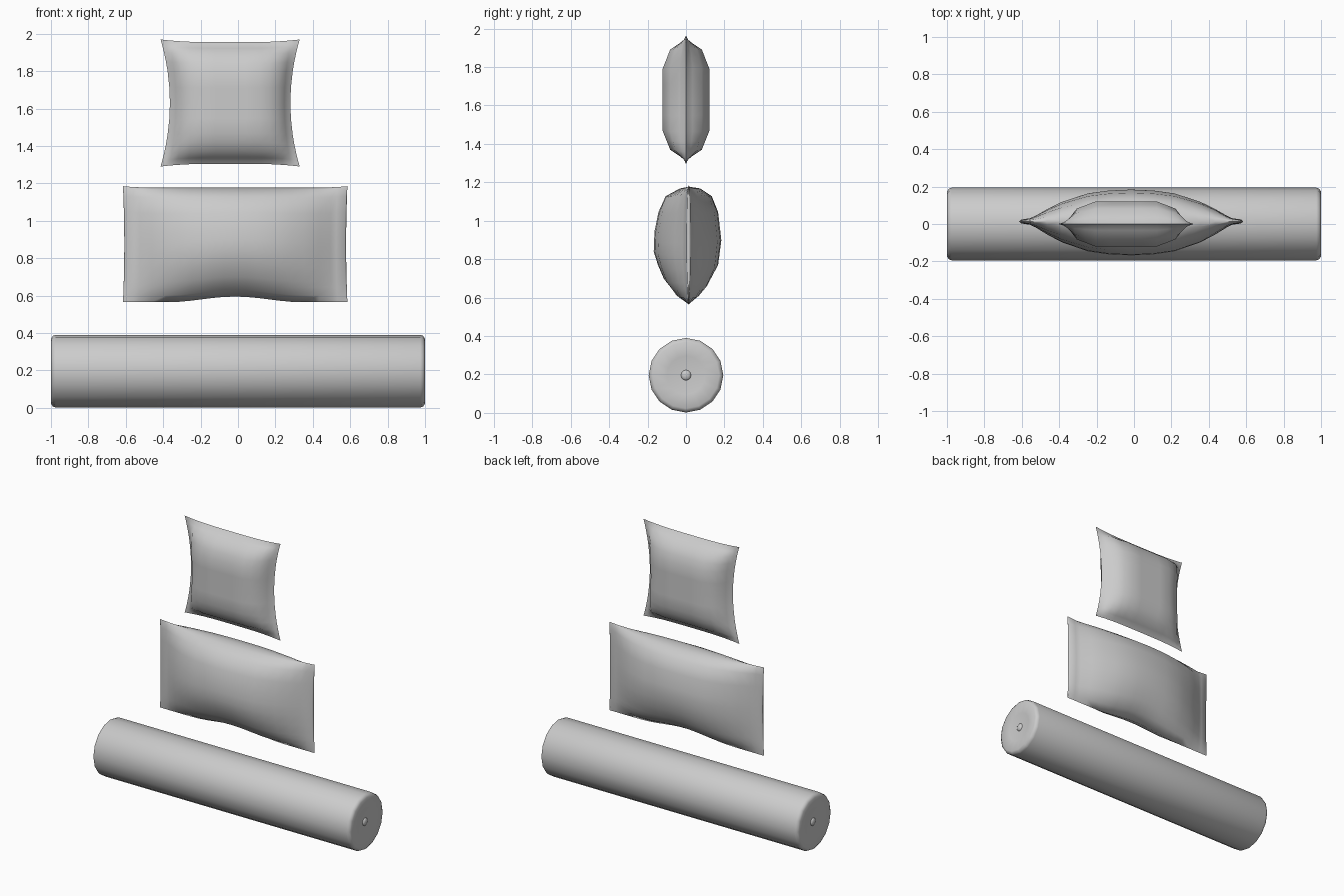
import bpy, bmesh, math

if "Cube" in bpy.data.objects:
    bpy.data.objects.remove(bpy.data.objects["Cube"])


def interp(table, t):
    for (a, fa), (b, fb) in zip(table, table[1:]):
        if t <= b:
            return fa + (fb - fa) * (t - a) / (b - a)
    return table[-1][1]


def finish(name, bm, angle):
    bmesh.ops.remove_doubles(bm, verts=bm.verts, dist=0.0002)
    bmesh.ops.recalc_face_normals(bm, faces=bm.faces)
    me = bpy.data.meshes.new(name)
    bm.to_mesh(me)
    bm.free()
    ob = bpy.data.objects.new(name, me)
    bpy.context.collection.objects.link(ob)
    bpy.ops.object.select_all(action='DESELECT')
    bpy.context.view_layer.objects.active = ob
    ob.select_set(True)
    bpy.ops.object.shade_smooth_by_angle(angle=math.radians(angle))
    return ob


def pillow(name, us, vs, point):
    # two puffed panels that meet along the seam
    bm = bmesh.new()
    for side in (-1, 1):
        g = [[bm.verts.new(point(u, v, side)) for v in vs] for u in us]
        for i in range(len(us) - 1):
            for j in range(len(vs) - 1):
                bm.faces.new((g[i][j], g[i + 1][j], g[i + 1][j + 1], g[i][j + 1]))
    return finish(name, bm, 80)


def mirrored(half):
    return sorted({s * h for h in half for s in (-1, 1)})


# small square cushion with drawn-out corners
puff = [(0, 1), (0.5, 1), (0.8, 0.68), (0.9, 0.28), (0.95, 0.11), (1, 0)]


def square_point(u, v, side):
    x = -0.042 + 0.322 * u * (1 + 0.155 * v * v * u * u)
    z = 1.63 + 0.325 * v * (1 + 0.045 * u ** 4)
    return x, side * 0.121 * interp(puff, abs(u)) * interp(puff, abs(v)), z


st = mirrored([0, 0.25, 0.5, 0.65, 0.8, 0.9, 0.95, 1])
pillow("square_cushion", st, st, square_point)

# wide bed pillow with flat end hems and a slightly lifted lower middle
length = [(0, 1), (0.2, 0.97), (0.39, 0.88), (0.62, 0.62), (0.75, 0.4),
          (0.86, 0.18), (0.91, 0.1), (0.99, 0.06), (1, 0)]
front = [(-1, 0), (-0.88, 0.07), (-0.64, 0.13), (-0.4, 0.16), (-0.16, 0.182),
         (0.2, 0.178), (0.55, 0.157), (0.83, 0.12), (0.97, 0.045), (1, 0)]
back = [(-1, 0), (-0.88, 0.06), (-0.74, 0.1), (-0.4, 0.153), (0.04, 0.17),
        (0.55, 0.153), (0.83, 0.12), (0.97, 0.06), (1, 0)]


def wide_point(u, v, side):
    x = -0.015 + u * (0.593 + 0.007 * v * v)
    low = 0.565 + (0.03 * math.cos(u / 0.6 * math.pi / 2) ** 2 if abs(u) < 0.6 else 0)
    high = 1.177 + 0.008 * abs(u) ** 8
    z = low + (high - low) * (v + 1) / 2
    y = 0.014 + side * interp(length, abs(u)) * interp(front if side < 0 else back, v)
    return x, y, z


pillow("wide_pillow",
       mirrored([0, 0.1] + [t for t, _ in length[1:]] + [0.5]),
       sorted({t for t, _ in front + back}), wide_point)

# bolster: turned profile with rounded rims and dished ends
half = [(0.194, 0.975), (0.189, 0.99), (0.173, 1.0), (0.1, 0.992), (0.0, 0.982)]
profile = [(r, -x) for r, x in reversed(half)] + half
bm = bmesh.new()
pv = [bm.verts.new((x, 0, 0.196 + r)) for r, x in profile]
pe = [bm.edges.new(p) for p in zip(pv, pv[1:])]
bmesh.ops.spin(bm, geom=pv + pe, cent=(0, 0, 0.196), axis=(1, 0, 0),
               angle=math.tau, steps=16)
finish("bolster", bm, 60)

# covered buttons on the bolster ends
for side, label in ((-1, "left"), (1, "right")):
    bm = bmesh.new()
    bmesh.ops.create_uvsphere(bm, u_segments=12, v_segments=8, radius=0.027)
    bmesh.ops.scale(bm, vec=(0.5, 1, 1), verts=bm.verts)
    bmesh.ops.translate(bm, vec=(side * 0.983, 0, 0.196), verts=bm.verts)
    finish(label + "_button", bm, 80)
